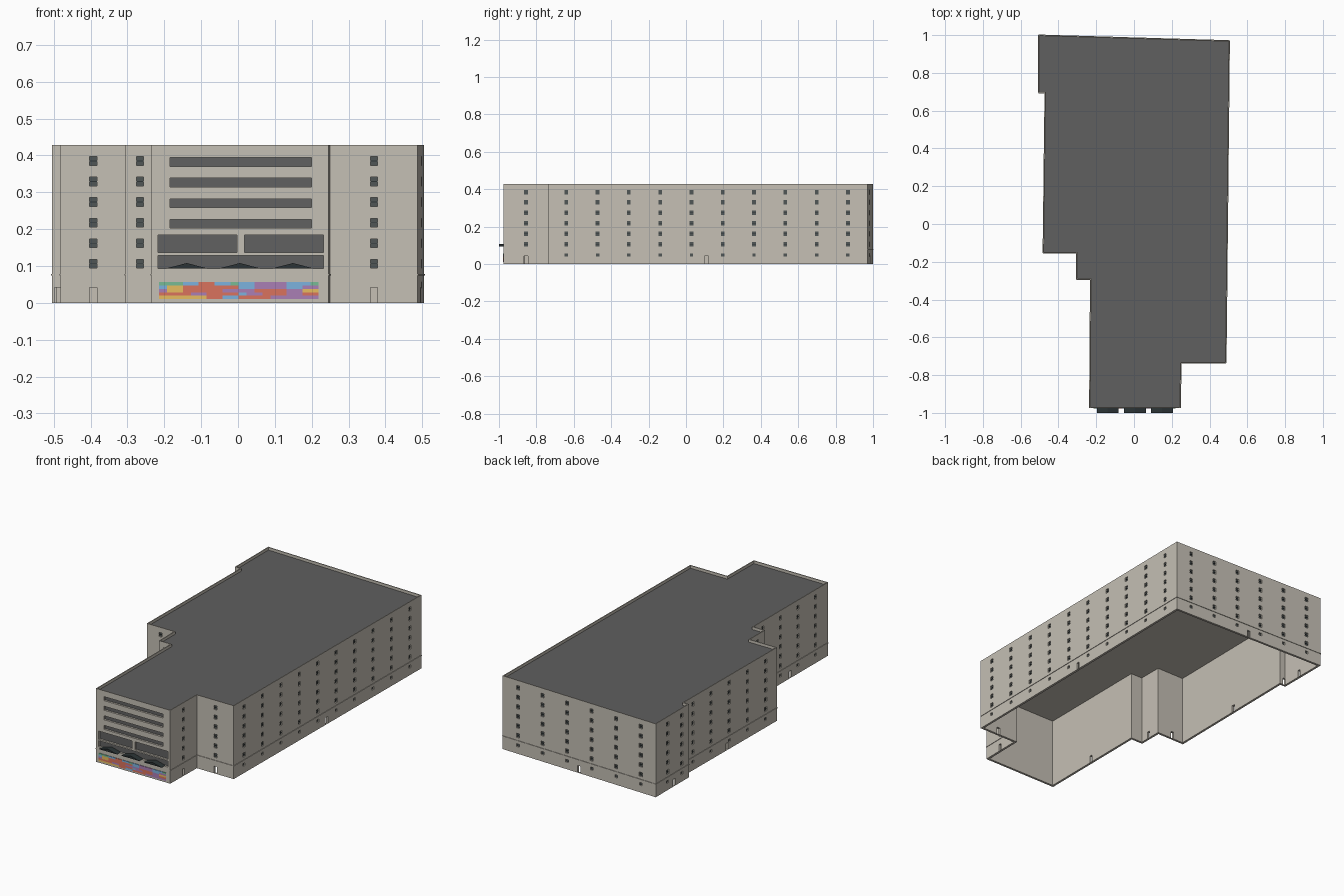
import bpy
import bmesh
from mathutils import Vector

cube = bpy.data.objects.get("Cube")
if cube:
    bpy.data.objects.remove(cube, do_unlink=True)


def material(name, r, g, b):
    m = bpy.data.materials.new(name)
    m.diffuse_color = (r, g, b, 1)
    m.use_nodes = True
    m.node_tree.nodes["Principled BSDF"].inputs["Base Color"].default_value = (r, g, b, 1)
    return m


WALL = material("stone wall", .56, .525, .46)
ROOF = material("grey roof", .116, .116, .116)
BAND = material("ribbon glass", .12, .12, .12)
GLASS = material("dark glass", .08, .092, .092)
METAL = material("black metal", .025, .034, .036)
PAINT = {
    "C": material("coral paint", .70, .17, .11),
    "P": material("purple paint", .40, .21, .46),
    "B": material("blue paint", .20, .45, .74),
    "Y": material("yellow paint", .82, .52, .12),
    "G": material("green paint", .19, .50, .30),
}

TOP, DECK, COPING, SKIN = .428, .412, .005, .013
FLOORS = [.106 + .0558 * i for i in range(6)]

# Footprint, counter-clockwise from the front corner
PLAN = [Vector(p) for p in (
    (-.235, -.975), (.245, -.975), (.249, -.735), (.487, -.735), (.505, .97), (-.505, 1),
    (-.505, .695), (-.471, .695), (-.481, -.154), (-.305, -.154), (-.305, -.294), (-.23, -.294))]


def outward(i):
    d = (PLAN[(i + 1) % len(PLAN)] - PLAN[i]).normalized()
    return Vector((d.y, -d.x))


def offset_plan(dist):
    """Footprint moved outward by dist with mitred corners."""
    out = []
    for i, p in enumerate(PLAN):
        a, b = outward(i - 1 if i else len(PLAN) - 1), outward(i)
        out.append(p + (a + b) * dist / (1 + a.dot(b)))
    return out


def finish(name, bm, mats):
    me = bpy.data.meshes.new(name)
    bm.to_mesh(me)
    bm.free()
    ob = bpy.data.objects.new(name, me)
    for m in mats:
        me.materials.append(m)
    bpy.context.scene.collection.objects.link(ob)


def quad(bm, pts, mat=0):
    f = bm.faces.new([bm.verts.new(p) for p in pts])
    f.material_index = mat


def ring(bm, low, z0, high, z1):
    """Strip of faces between two offset outlines."""
    for i in range(len(low)):
        j = (i + 1) % len(low)
        quad(bm, [(*low[i], z0), (*low[j], z0), (*high[j], z1), (*high[i], z1)])


def box(bm, at, u0, u1, z0, z1, d0, d1, mat=0):
    """Box in wall coordinates: along, up, and depth behind the wall."""
    def corners(d):
        return [at(u0, z0, d), at(u1, z0, d), at(u1, z1, d), at(u0, z1, d)]
    a, b = corners(d0), corners(d1)
    quad(bm, a, mat)
    quad(bm, b[::-1], mat)
    for i in range(4):
        j = (i + 1) % 4
        quad(bm, [a[j], a[i], b[i], b[j]], mat)


def wall_frame(i):
    p, q, n = PLAN[i], PLAN[(i + 1) % len(PLAN)], outward(i)
    d = (q - p).normalized()

    def at(u, z, depth=0):
        v = p + d * u - n * depth
        return (v.x, v.y, z)
    axis = 0 if abs(d.x) > abs(d.y) else 1

    def along(c):
        return (c - p[axis]) / d[axis]
    return at, along, (q - p).length


def panel(bm, at, start, end, height, openings, depth):
    """Flat wall face with rectangular holes."""
    us = sorted({start, end, *[v for o in openings for v in o[:2]]})
    zs = sorted({0, height, *[v for o in openings for v in o[2:4]]})
    for u0, u1 in zip(us, us[1:]):
        for z0, z1 in zip(zs, zs[1:]):
            u, z = (u0 + u1) / 2, (z0 + z1) / 2
            if not any(o[0] < u < o[1] and o[2] < z < o[3] for o in openings):
                face = [at(u0, z0, depth), at(u1, z0, depth), at(u1, z1, depth), at(u0, z1, depth)]
                quad(bm, face[::-1] if depth else face)


INNER = offset_plan(-SKIN)


def build_wall(name, i, recesses, doors, rails):
    """Wall with recesses (u0, u1, z0, z1, depth, material), doorways right through and an inner skin."""
    at, along, length = wall_frame(i)
    bm = bmesh.new()
    panel(bm, at, 0, length, TOP, recesses + doors, 0)
    ends = [along((INNER[k % len(PLAN)])[0 if abs(outward(i).y) > .5 else 1]) for k in (i, i + 1)]
    panel(bm, at, *ends, DECK - .004, doors, SKIN)
    bmesh.ops.remove_doubles(bm, verts=bm.verts, dist=.00001)
    for u0, u1, z0, z1, depth, mat in recesses + doors:
        rim = [(u0, z0), (u1, z0), (u1, z1), (u0, z1)]
        if depth < SKIN:
            quad(bm, [at(*c, depth) for c in rim], mat)
        for k in range(4):
            a, b = rim[k], rim[(k + 1) % 4]
            quad(bm, [at(*a), at(*b), at(*b, depth), at(*a, depth)])
    for u0, u1, z in rails:
        box(bm, at, u0, u1, z - .001, z + .001, .002, .005, 3)
    finish(name, bm, [WALL, BAND, GLASS, METAL])


# Walls with window columns and doors: name, window positions, doors, ground windows
WALLS = {
    1: ("front_left_return", [-.855], [-.855], False),
    2: ("front_left_wall", [.369], [.369], False),
    3: ("left_wall", [-.64 + .1673 * k for k in range(10)], [.11], True),
    4: ("back_wall", [.404 - .162 * k for k in range(6)], [0], True),
    5: ("right_rear_wall", [.89, .76], [.83], True),
    6: ("right_rear_return", [], [-.488], False),
    7: ("right_wall", [.61 - .165 * k for k in range(5)], [.3], True),
    8: ("right_step_wall", [-.393], [-.393], False),
    9: ("right_step_return", [-.224], [-.224], False),
    10: ("right_inner_wall", [-.266], [], False),
    11: ("right_wing_wall", [-.86 + .16 * k for k in range(4)], [-.63], True),
}
for i, (name, columns, entries, ground) in WALLS.items():
    along = wall_frame(i)[1]
    recesses, rails = [], []
    for c in columns:
        u = along(c)
        for z in FLOORS:
            recesses.append((u - .01, u + .01, z - .012, z + .012, .006, 2))
            rails.append((u - .01, u + .01, z))
        if ground:
            recesses.append((u - .009, u + .009, .041, .057, .006, 2))
    doors = [(along(c) - .01, along(c) + .01, 0, .042, SKIN, 0) for c in entries]
    build_wall(name, i, recesses, doors, rails)

# Front facade with ribbon windows and the large glazed bays
at, along, length = wall_frame(0)
bays = [(along(-.184), along(.2), z - .0145, z + .009, .011, 1) for z in FLOORS[2:]]
bays += [(along(a), along(b), .136, .184, .011, 1) for a, b in ((-.217, -.003), (.017, .232))]
bays.append((along(-.217), along(.232), .093, .128, .011, 1))
build_wall("front_facade", 0, bays, [], [])

# Parapet coping and the underside of the walls
coping = offset_plan(-COPING)
bm = bmesh.new()
ring(bm, PLAN, TOP, coping, TOP)
ring(bm, coping, TOP, coping, DECK)
ring(bm, INNER, 0, PLAN, 0)
finish("parapet", bm, [WALL])

# Flat roof deck with a plastered ceiling beneath
bm = bmesh.new()
quad(bm, [(*p, DECK) for p in coping])
quad(bm, [(*p, DECK - .004) for p in INNER[::-1]], 1)
finish("roof_deck", bm, [ROOF, WALL])

# Thin string course above the ground floor
bm = bmesh.new()
for i in WALLS:
    at, along, length = wall_frame(i)
    box(bm, at, 0, length, .074, .078, -.003, .001)
finish("string_course", bm, [WALL])

# Gabled entrance awnings
bm = bmesh.new()
for x in (-.139, .005, .149):
    ends = [[(x - .058, y, .093), (x + .058, y, .093), (x, y, .108)] for y in (-1, -.965)]
    quad(bm, ends[0])
    quad(bm, ends[1][::-1])
    for k in range(3):
        j = (k + 1) % 3
        quad(bm, [ends[0][j], ends[0][k], ends[1][k], ends[1][j]])
finish("awnings", bm, [METAL])

# Painted mural, each row made of coloured strips
ROWS = ["GGGBBCCBBGBBPPPPBBBG",
        "BYYCCCCCCCBBPPPPBBPP",
        "PYYCCCCCPPPPCCCCPPYY",
        "CCCCPPCCCCBPPCCCPPCC",
        "YYYYYYCCBBCCCCPPPPPP"]
at, along, length = wall_frame(0)
keys = list(PAINT)
bm = bmesh.new()
left, wide, tall = along(-.215), .0217, .0094
for r, row in enumerate(ROWS):
    z = .057 - tall * (r + 1)
    first = 0
    for c in range(1, len(row) + 1):
        if c == len(row) or row[c] != row[first]:
            box(bm, at, left + wide * first, left + wide * c, z, z + tall, -.003, .001,
                keys.index(row[first]))
            first = c
finish("mural", bm, list(PAINT.values()))
